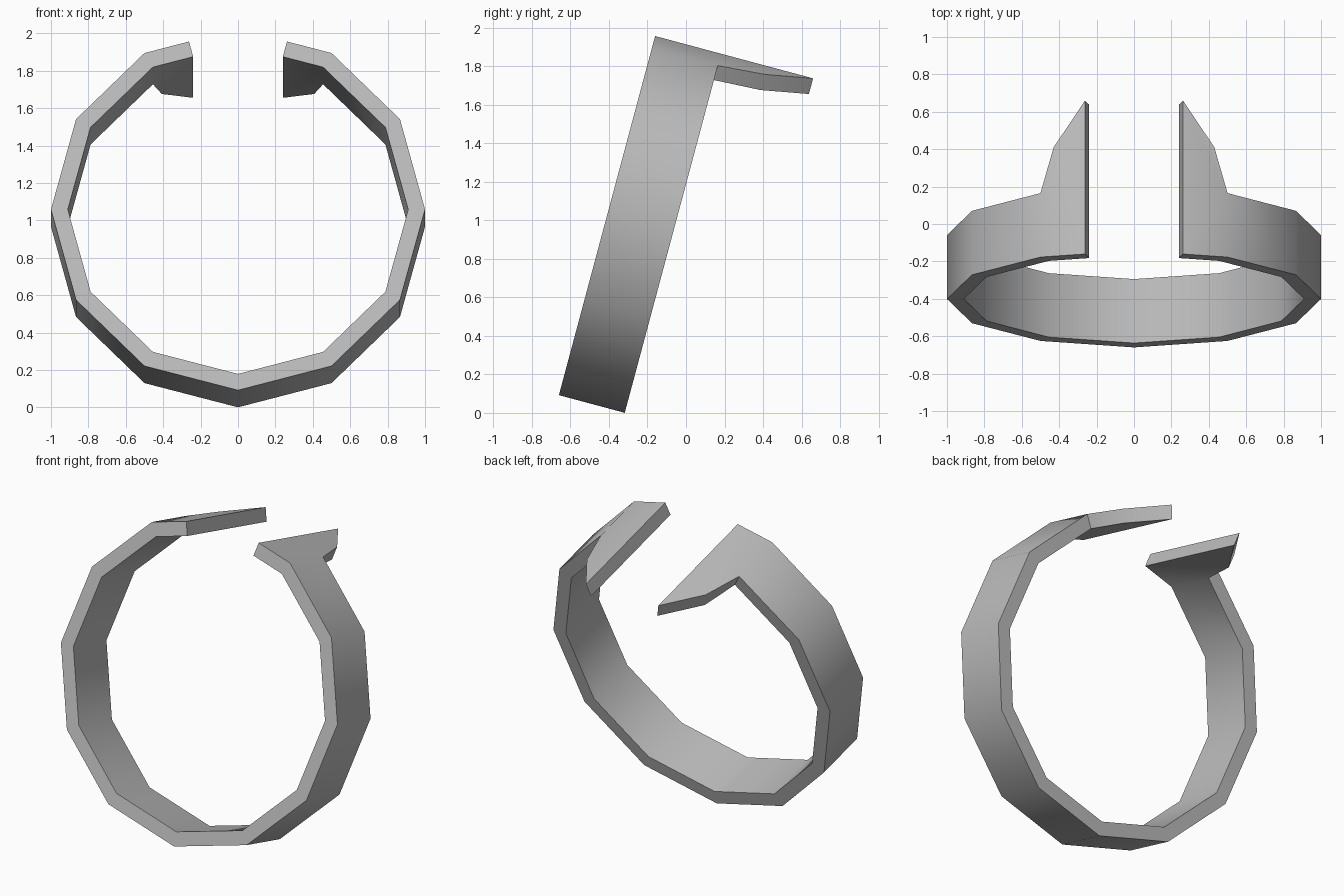
import bpy, bmesh, math
from mathutils import Matrix, Vector

cube = bpy.data.objects.get("Cube")
if cube:
    bpy.data.objects.remove(cube, do_unlink=True)

R_OUT, R_IN, WIDTH = 1.0, 0.91, 0.354
TILT = math.radians(-15)
THICK = (R_OUT - R_IN) * math.cos(math.radians(15))

grey = bpy.data.materials.new("satin grey")
grey.use_nodes = True
colour = (0.5, 0.5, 0.5, 1)
grey.diffuse_color = colour
grey.node_tree.nodes["Principled BSDF"].inputs["Base Color"].default_value = colour

bm = bmesh.new()


def pair(outer, inner, depth):
    """Matching outer and inner vertices at one depth along the ring axis."""
    return [bm.verts.new((p[0], depth, p[1])) for p in (outer, inner)]


def polar(radius, degrees):
    a = math.radians(degrees)
    return radius * math.cos(a), radius * math.sin(a)


def tab_pair(x, depth):
    """Pair on the top segment, offset square to that segment."""
    slope = math.tan(math.radians(15))
    h = R_OUT - x * slope
    n = polar(THICK, 75)
    return pair((x, h), (x - n[0], h - n[1]), depth)


# Half band, from the bottom up to the last full corner
rails = [[pair(polar(R_OUT, d), polar(R_IN, d), y) for y in (0, WIDTH)]
         for d in range(-90, 61, 30)]
panels = [[a[0], b[0], b[1], a[1]] for a, b in zip(rails, rails[1:])]

# Pointed end tab reaching behind the band
front, back = rails[-1]
panels.append([front, tab_pair(0.262, 0), tab_pair(0.262, 0.849),
               tab_pair(0.43, 0.602), back])

# Skins, then walls along every open edge except the mirror seam
uses = {}
for panel in panels:
    bm.faces.new([p[0] for p in panel])
    bm.faces.new([p[1] for p in reversed(panel)])
    for p, q in zip(panel, panel[1:] + panel[:1]):
        uses.setdefault(frozenset((p[0], q[0])), []).append((p, q))
for edges in uses.values():
    p, q = edges[0]
    on_seam = abs(p[0].co.x) < 1e-4 and abs(q[0].co.x) < 1e-4
    if len(edges) == 1 and not on_seam:
        bm.faces.new((q[0], p[0], p[1], q[1]))
bmesh.ops.recalc_face_normals(bm, faces=bm.faces)
outer_face = max(bm.faces, key=lambda f: f.calc_center_median().x)
if outer_face.normal.x < 0:
    bmesh.ops.reverse_faces(bm, faces=bm.faces)

# Lean the band back
bm.transform(Matrix.Translation(Vector((0, -0.401, 1.058)))
             @ Matrix.Rotation(TILT, 4, "X"))

mesh = bpy.data.meshes.new("open_band")
bm.to_mesh(mesh)
bm.free()
mesh.materials.append(grey)
band = bpy.data.objects.new("open_band", mesh)
bpy.context.collection.objects.link(band)
mirror = band.modifiers.new("Mirror", "MIRROR")
mirror.use_clip = True

bpy.ops.object.select_all(action="DESELECT")
band.select_set(True)
bpy.context.view_layer.objects.active = band
bpy.ops.object.modifier_apply(modifier="Mirror")
bpy.ops.object.shade_smooth_by_angle(angle=math.radians(40))
